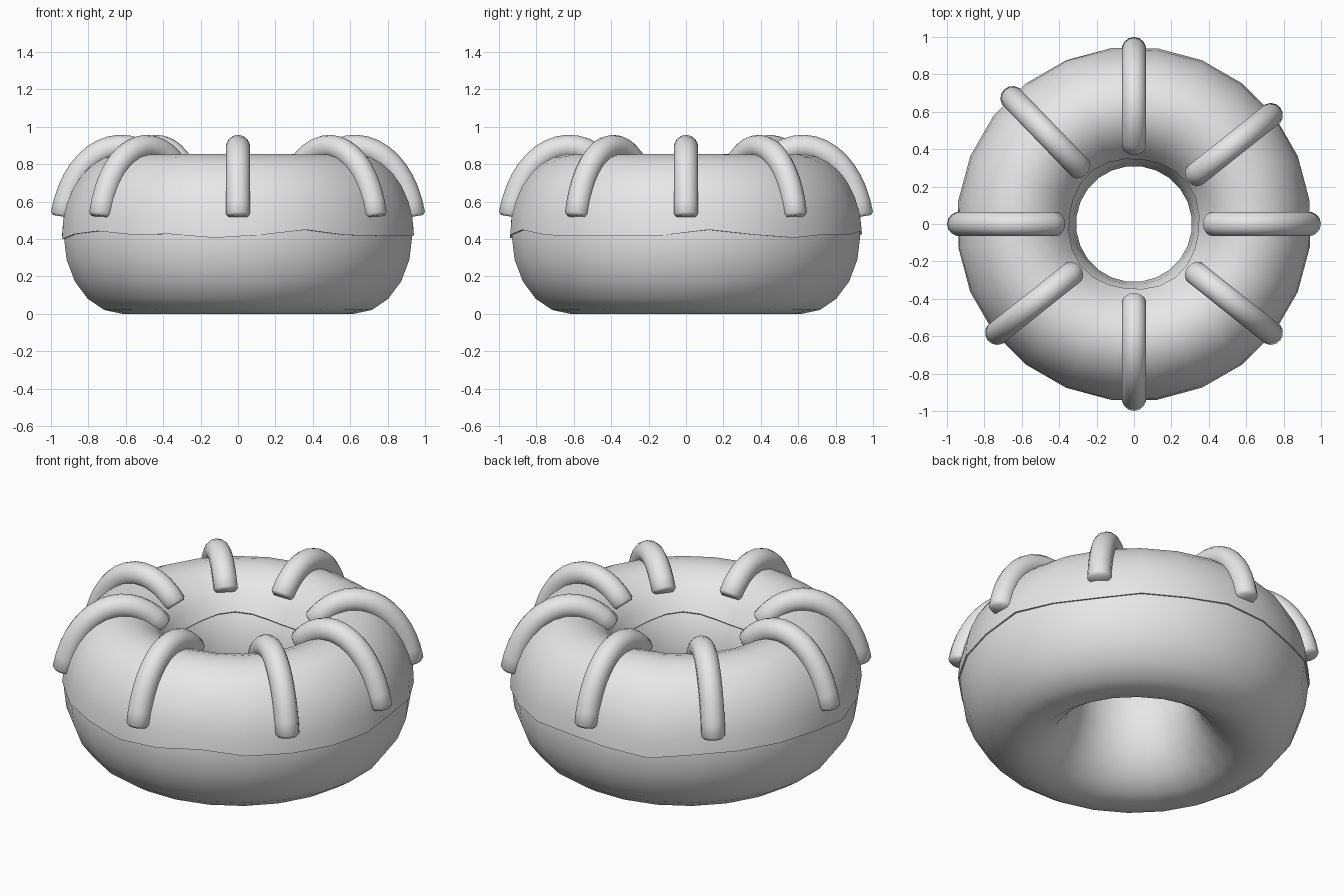
import bpy, bmesh
from math import sin, cos, pi, radians
from mathutils import Vector

cube = bpy.data.objects.get("Cube")
if cube:
    bpy.data.objects.remove(cube, do_unlink=True)

grey = bpy.data.materials.new("plain grey")
grey.use_nodes = True
grey.diffuse_color = (0.8, 0.8, 0.8, 1)
grey.node_tree.nodes["Principled BSDF"].inputs["Base Color"].default_value = (0.8, 0.8, 0.8, 1)

MAJOR, MID, SEGMENTS, SIDES = 0.625, 0.42, 24, 20


def loft(name, rings, loop=False, caps=False):
    """Skin a list of closed rings into a smooth object."""
    bm = bmesh.new()
    rows = [[bm.verts.new(p) for p in ring] for ring in rings]
    pairs = list(zip(rows, rows[1:])) + ([(rows[-1], rows[0])] if loop else [])
    for a, b in pairs:
        for i in range(len(a)):
            j = (i + 1) % len(a)
            bm.faces.new((a[i], a[j], b[j], b[i]))
    if caps:
        bm.faces.new(rows[0])
        bm.faces.new(rows[-1])
    bmesh.ops.recalc_face_normals(bm, faces=bm.faces)
    mesh = bpy.data.meshes.new(name)
    bm.to_mesh(mesh)
    bm.free()
    mesh.materials.append(grey)
    obj = bpy.data.objects.new(name, mesh)
    bpy.context.collection.objects.link(obj)
    bpy.ops.object.select_all(action="DESELECT")
    obj.select_set(True)
    bpy.context.view_layer.objects.active = obj
    bpy.ops.object.shade_smooth_by_angle(angle=radians(50))
    return obj


def on_ring(turn, tilt, wide, tall):
    """Point on the oval section, swung round the vertical axis."""
    r = MAJOR + wide * cos(tilt)
    return Vector((r * cos(turn), r * sin(turn), MID + tall * sin(tilt)))


turns = [2 * pi * (i + 0.5) / SEGMENTS for i in range(SEGMENTS)]

# Dough: a ring with a tall oval section
loft("dough", [[on_ring(t, 2 * pi * k / SIDES, 0.315, 0.42) for k in range(SIDES)]
               for t in turns], loop=True)


# Icing: a thin shell over the upper half, with wavy lips tucked into the dough
def icing_section(t):
    start = 0.01 + 0.035 * sin(5 * t + 1) + 0.025 * sin(9 * t)
    end = radians(147) + 0.04 * sin(4 * t + 2)
    steps = 12
    top = [on_ring(t, start + (end - start) * k / steps, 0.323, 0.434) for k in range(steps + 1)]
    under = [on_ring(t, start + (end - start) * k / steps, 0.303, 0.405)
             for k in range(steps, -1, -1)]
    return top + under


loft("icing", [icing_section(t) for t in turns], loop=True)


# Icing strands: round tubes arched over the ring, with softened ends
def strand(name, angle, radius=0.065, steps=14, sides=14):
    wide, tall = 0.32, 0.472
    first, last = radians(14), radians(130)
    rings = []

    def add(tilt, scale, push):
        tangent = Vector((-wide * sin(tilt), 0, tall * cos(tilt))).normalized()
        normal = Vector((tangent.z, 0, -tangent.x))
        centre = on_ring(0, tilt, wide, tall) + tangent * push
        rings.append([centre + radius * scale * (normal * cos(a) + Vector((0, 1, 0)) * sin(a))
                      for a in (2 * pi * k / sides for k in range(sides))])

    add(first, 0.8, -0.015)
    for k in range(steps + 1):
        add(first + (last - first) * k / steps, 1, 0)
    add(last, 0.8, 0.015)
    loft(name, rings, caps=True).rotation_euler.z = radians(angle)


for n, angle in enumerate((0, 38.5, 90, 134, 180, 218.5, 270, 321.5)):
    strand(f"icing_strand_{n + 1}", angle)
